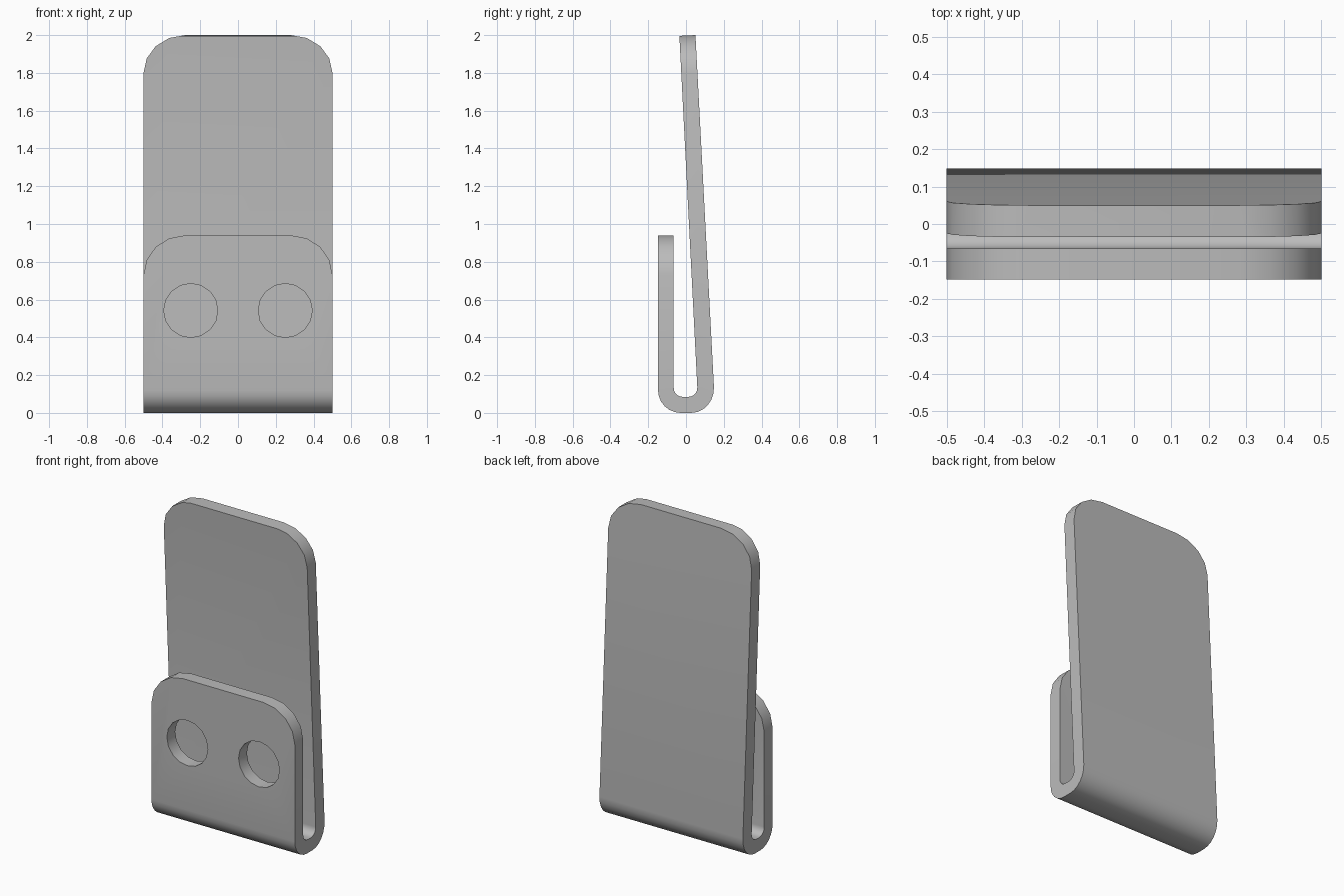
import bpy, bmesh
from math import sin, cos, pi, radians
from mathutils import Vector

if "Cube" in bpy.data.objects:
    bpy.data.objects.remove(bpy.data.objects["Cube"])

grey = bpy.data.materials.new("plain grey metal")
grey.use_nodes = True
colour = (0.5, 0.5, 0.5, 1)
grey.diffuse_color = colour
grey.node_tree.nodes["Principled BSDF"].inputs["Base Color"].default_value = colour


def arc(cx, cz, rx, rz, start, end, steps):
    angles = [radians(start + (end - start) * i / steps) for i in range(steps + 1)]
    return [(cx + rx * cos(a), cz + rz * sin(a)) for a in angles]


def prism(name, points, offset):
    """Extrude a closed loop of 3D points along an offset."""
    bm = bmesh.new()
    face = bm.faces.new([bm.verts.new(p) for p in points])
    new = bmesh.ops.extrude_face_region(bm, geom=[face])["geom"]
    bmesh.ops.translate(bm, vec=Vector(offset),
                        verts=[v for v in new if isinstance(v, bmesh.types.BMVert)])
    bmesh.ops.recalc_face_normals(bm, faces=bm.faces)
    mesh = bpy.data.meshes.new(name)
    bm.to_mesh(mesh)
    bm.free()
    mesh.materials.append(grey)
    obj = bpy.data.objects.new(name, mesh)
    bpy.context.collection.objects.link(obj)
    return obj


# Bent sheet: outer outline, then the inner slot outline back again
outer = arc(-0.028, 0.12, 0.12, 0.12, 180, 270, 6) + arc(0.028, 0.13, 0.12, 0.13, 270, 363, 6)
inner = arc(0.013, 0.132, 0.047, 0.047, 3, -90, 5) + arc(-0.018, 0.132, 0.047, 0.047, 270, 180, 5)
profile = ([(-0.148, 0.94)] + outer + [(0.05, 2.0), (-0.035, 1.996)]
           + inner + [(-0.065, 0.94)])
clip = prism("bent_clip", [(-0.5, y, z) for y, z in profile], (1, 0, 0))

# Cutters for the rounded plate corners and the two holes
cutters = []
for side in (-1, 1):
    for part, top, depth, y0, y1 in (("front", 0.94, 0.21, -0.3, -0.03),
                                     ("back", 2.0, 0.2, -0.3, 0.3)):
        edge = arc(0.28, top - depth, 0.22, depth, 0, 90, 4)
        loop = edge + [(0.28, top + 0.1), (0.6, top + 0.1), (0.6, top - depth)]
        cutters.append(prism(part + "_corner_cutter",
                             [(side * x, y0, z) for x, z in loop], (0, y1 - y0, 0)))
    ring = arc(side * 0.25, 0.542, 0.143, 0.143, 0, 360, 16)[:-1]
    cutters.append(prism("hole_cutter", [(x, -0.3, z) for x, z in ring], (0, 0.27, 0)))

for cutter in cutters:
    cutter.hide_render = True
    cut = clip.modifiers.new(cutter.name, "BOOLEAN")
    cut.operation = "DIFFERENCE"
    cut.solver = "EXACT"
    cut.object = cutter

# Apply the cuts, drop the helpers and smooth the bends
bpy.context.view_layer.objects.active = clip
clip.select_set(True)
for name in [m.name for m in clip.modifiers]:
    bpy.ops.object.modifier_apply(modifier=name)
for cutter in cutters:
    bpy.data.objects.remove(cutter)
bpy.ops.object.shade_smooth_by_angle(angle=radians(30))
